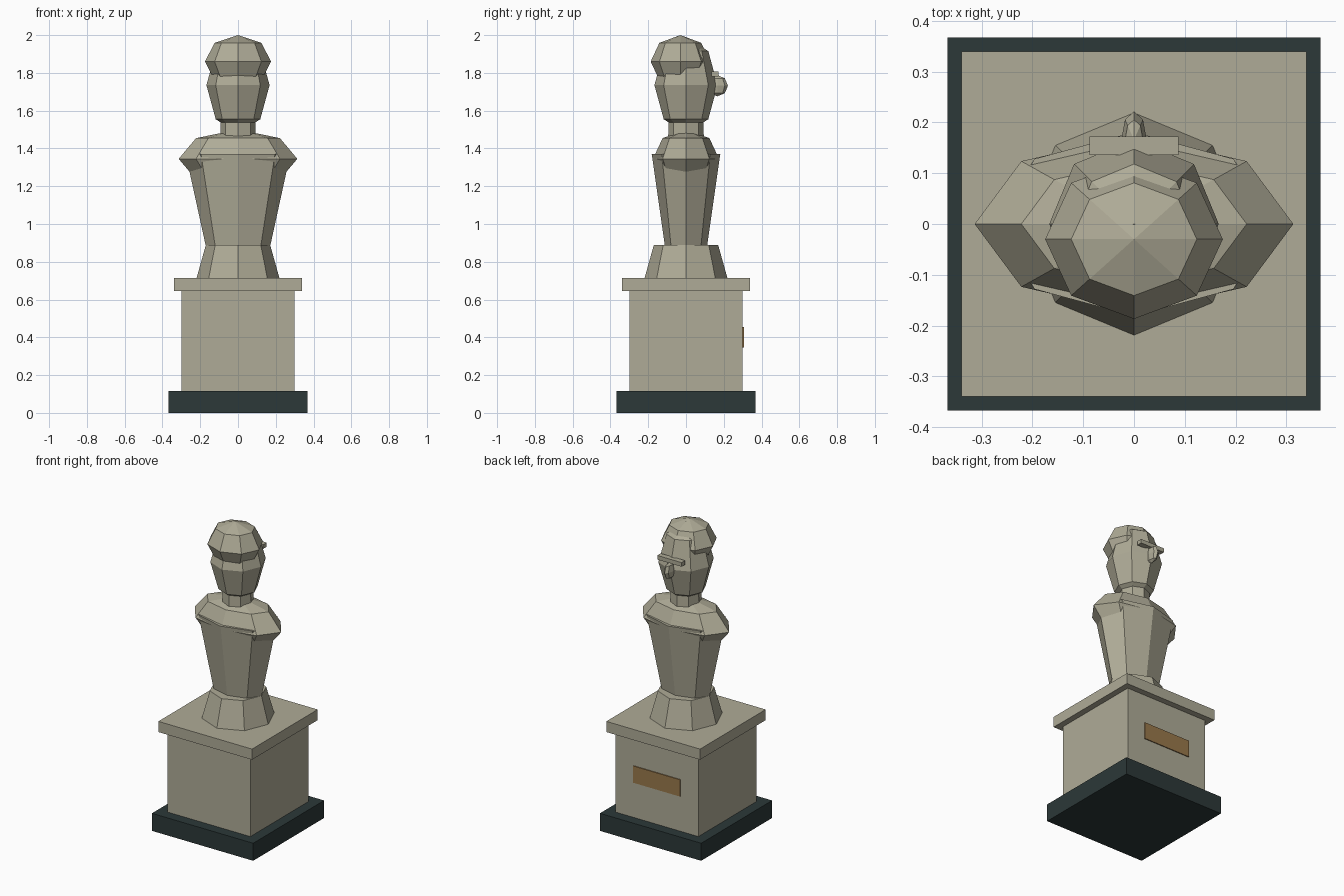
import bpy
from math import radians

if "Cube" in bpy.data.objects:
    bpy.data.objects.remove(bpy.data.objects["Cube"])


def material(name, rgb):
    m = bpy.data.materials.new(name)
    m.diffuse_color = (*rgb, 1)
    m.use_nodes = True
    m.node_tree.nodes["Principled BSDF"].inputs["Base Color"].default_value = m.diffuse_color
    return m


STONE = material("stone", (0.43, 0.41, 0.31))
DARK = material("dark_stone", (0.025, 0.04, 0.04))
BRONZE = material("bronze", (0.32, 0.19, 0.07))


def finish(name, mat, scale=(1, 1, 1)):
    ob = bpy.context.object
    ob.name = name
    ob.scale = scale
    ob.data.materials.append(mat)
    bpy.ops.object.transform_apply(location=False, rotation=False, scale=True)
    return ob


def box(name, sx, sy, z0, z1, mat, y=0):
    bpy.ops.mesh.primitive_cube_add(size=1, location=(0, y, (z0 + z1) / 2))
    return finish(name, mat, (sx, sy, z1 - z0))


def taper(name, r0, r1, z0, z1, depth=1):
    """Eight-sided tapered column, flattened front to back by depth."""
    bpy.ops.mesh.primitive_cone_add(vertices=8, radius1=r0, radius2=r1, depth=z1 - z0,
                                    location=(0, 0, (z0 + z1) / 2))
    return finish(name, STONE, (1, depth, 1))


def ball(name, radii, y, z):
    """Coarse eight-sided ellipsoid."""
    bpy.ops.mesh.primitive_uv_sphere_add(segments=8, ring_count=4, radius=1, location=(0, y, z))
    return finish(name, STONE, radii)


# Pedestal
box("plinth", 0.735, 0.735, 0, 0.115, DARK)
box("pedestal_block", 0.60, 0.60, 0.115, 0.645, STONE)
box("pedestal_cap", 0.68, 0.68, 0.645, 0.715, STONE)
box("plaque", 0.34, 0.015, 0.345, 0.455, BRONZE, y=0.2985)

# Bust
taper("bust_foot", 0.219, 0.17, 0.715, 0.89)
taper("torso", 0.172, 0.277, 0.89, 1.37, depth=0.655)
ball("shoulders", (0.314, 0.175, 0.155), 0, 1.345)
taper("neck", 0.095, 0.09, 1.44, 1.60)

# Head
ball("head", (0.167, 0.167, 0.255), 0, 1.735)
ball("hair", (0.175, 0.157, 0.14), -0.03, 1.86)
box("brow", 0.176, 0.036, 1.78, 1.807, STONE, y=0.154)
ball("nose", (0.025, 0.056, 0.056), 0.166, 1.732)
